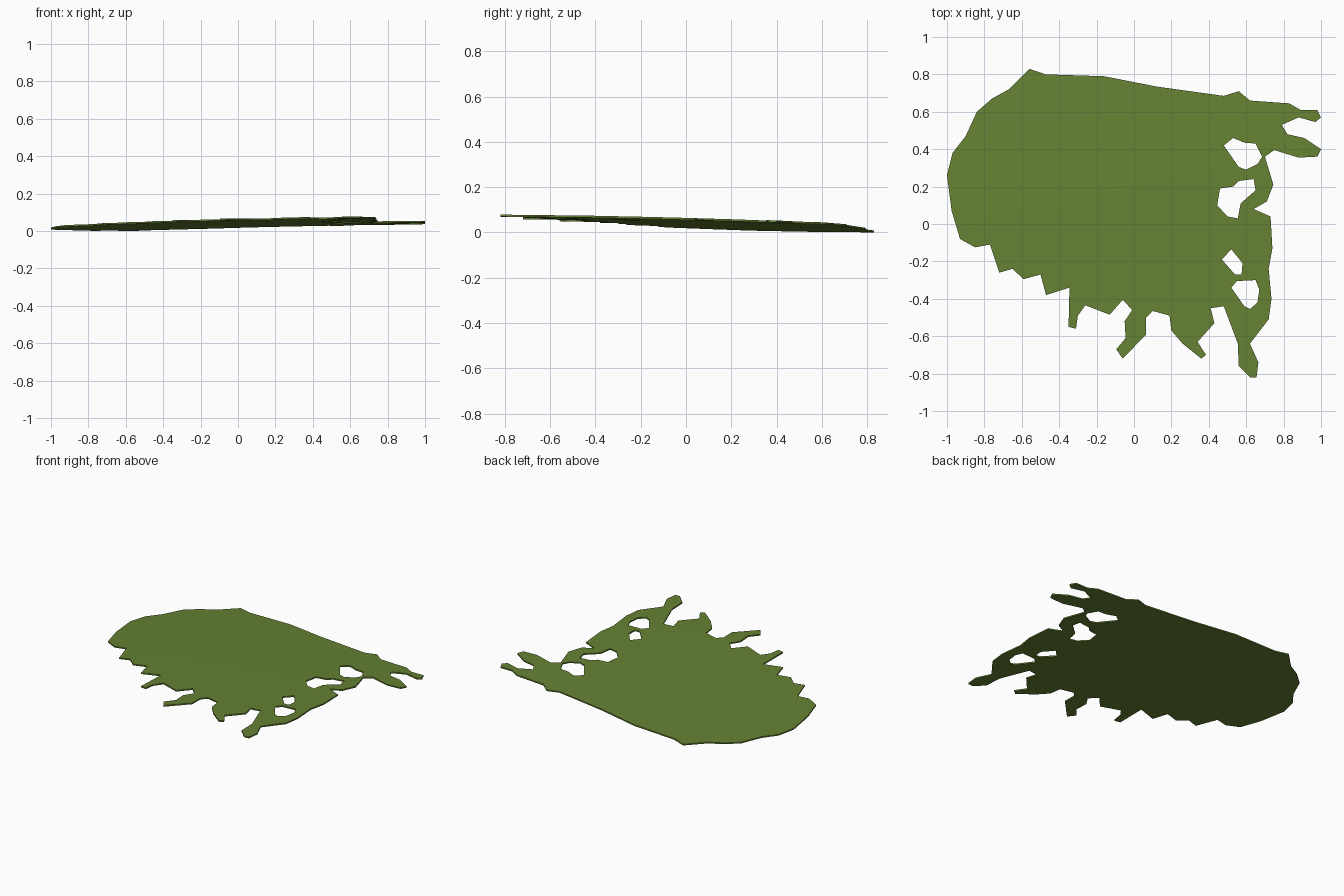
import bpy
import bmesh

if "Cube" in bpy.data.objects:
    bpy.data.objects.remove(bpy.data.objects["Cube"])

THICKNESS = 0.009

# ragged rim of the sheet, clockwise from the left tip
RIM = [
    (-1, .26), (-.97, .38), (-.90, .47), (-.84, .60), (-.76, .67), (-.67, .72),
    (-.56, .83), (-.47, .80), (-.16, .79), (.12, .735), (.48, .685), (.56, .71),
    (.62, .66), (.83, .645), (.89, .61), (.98, .61), (1, .57), (.97, .545),
    (.88, .57), (.79, .53), (.82, .48), (.91, .46), (1, .40), (.98, .36),
    (.88, .355), (.75, .395), (.70, .36), (.745, .21), (.71, .12), (.64, .08),
    (.73, .04), (.74, -.13), (.72, -.24), (.735, -.4), (.72, -.51), (.62, -.64),
    (.665, -.74), (.655, -.82), (.62, -.82), (.56, -.76), (.555, -.64),
    (.48, -.44), (.41, -.45), (.43, -.53), (.34, -.63), (.385, -.70),
    (.36, -.72), (.26, -.64), (.2, -.57), (.19, -.49), (.1, -.465), (.065, -.5),
    (.065, -.59), (-.06, -.72), (-.095, -.67), (-.045, -.61), (-.05, -.52),
    (-.01, -.46), (-.06, -.405), (-.13, -.485), (-.26, -.435), (-.30, -.49),
    (-.31, -.56), (-.35, -.55), (-.345, -.34), (-.47, -.38), (-.5, -.27),
    (-.59, -.295), (-.65, -.24), (-.72, -.26), (-.77, -.11), (-.85, -.125),
    (-.93, -.08), (-.975, .07),
]

# worn holes along the right side
HOLES = [
    [(.48, .42), (.53, .46), (.59, .435), (.65, .43), (.685, .36), (.66, .32),
     (.60, .29), (.56, .305)],
    [(.46, .19), (.53, .20), (.56, .23), (.64, .24), (.65, .18), (.57, .11),
     (.555, .03), (.50, .04), (.445, .10)],
    [(.47, -.19), (.52, -.135), (.58, -.21), (.575, -.27), (.54, -.27)],
    [(.52, -.34), (.55, -.305), (.65, -.30), (.67, -.35), (.66, -.42),
     (.62, -.455), (.59, -.44)],
]


def sheet_height(x, y):
    """Gently tilted and slightly domed sheet."""
    return .049 + .02 * x - .028 * y - .008 * x * x - .012 * y * y


# flat sheet with holes
bm = bmesh.new()
edges = []
for loop in [RIM] + HOLES:
    vs = [bm.verts.new((x, y, 0)) for x, y in loop]
    edges += [bm.edges.new((a, b)) for a, b in zip(vs, vs[1:] + vs[:1])]
bmesh.ops.triangle_fill(bm, edges=edges, use_beauty=True, normal=(0, 0, 1))

# cross cuts so the sheet can curve
for axis in ((1, 0, 0), (0, 1, 0)):
    for i in range(-4, 5):
        bmesh.ops.bisect_plane(bm, geom=bm.verts[:] + bm.edges[:] + bm.faces[:],
                               plane_co=[a * i * .2 for a in axis], plane_no=axis)

# thickness, then tilt and dome
bmesh.ops.recalc_face_normals(bm, faces=bm.faces[:])
ret = bmesh.ops.extrude_face_region(bm, geom=bm.faces[:], use_keep_orig=True)
for v in ret["geom"]:
    if isinstance(v, bmesh.types.BMVert):
        v.co.z = THICKNESS
for v in bm.verts:
    v.co.z += sheet_height(v.co.x, v.co.y) - THICKNESS / 2
bmesh.ops.recalc_face_normals(bm, faces=bm.faces[:])
low = min(v.co.z for v in bm.verts)
for v in bm.verts:
    v.co.z -= low

mesh = bpy.data.meshes.new("ragged_sheet")
bm.to_mesh(mesh)
bm.free()
sheet = bpy.data.objects.new("ragged_sheet", mesh)
bpy.context.collection.objects.link(sheet)

green = bpy.data.materials.new("moss_green")
green.diffuse_color = (.13, .22, .033, 1)
green.use_nodes = True
green.node_tree.nodes["Principled BSDF"].inputs["Base Color"].default_value = green.diffuse_color
mesh.materials.append(green)

bpy.context.view_layer.objects.active = sheet
sheet.select_set(True)
bpy.ops.object.shade_smooth_by_angle()
